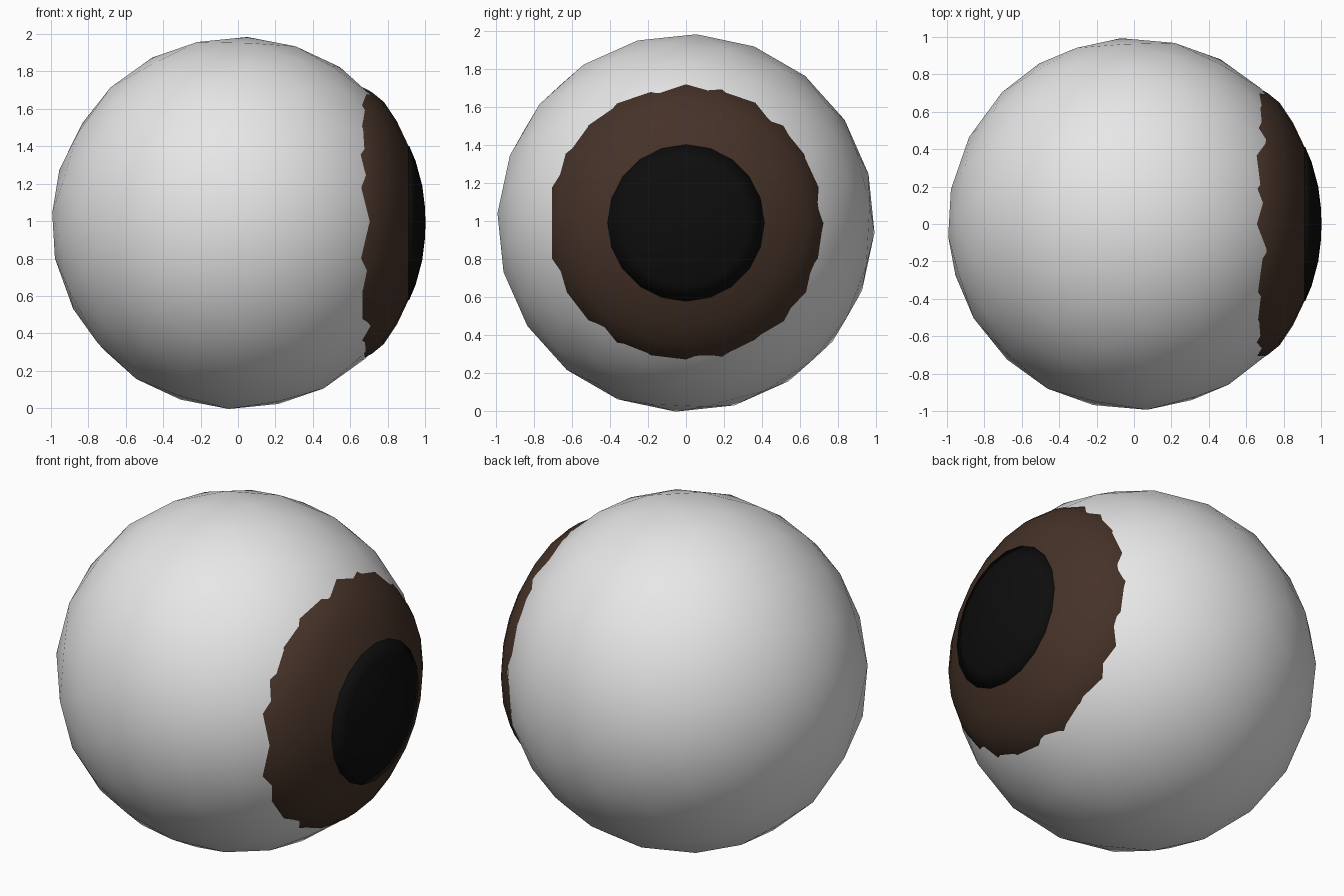
import bpy, bmesh, math
from mathutils import Matrix, Euler

if "Cube" in bpy.data.objects:
    bpy.data.objects.remove(bpy.data.objects["Cube"])

CENTRE_Z = 0.99


def material(name, rgb):
    m = bpy.data.materials.new(name)
    m.diffuse_color = (*rgb, 1)
    m.use_nodes = True
    m.node_tree.nodes["Principled BSDF"].inputs["Base Color"].default_value = m.diffuse_color
    return m


def add_object(name, bm, mat):
    bmesh.ops.recalc_face_normals(bm, faces=bm.faces)
    mesh = bpy.data.meshes.new(name)
    bm.to_mesh(mesh)
    bm.free()
    mesh.materials.append(mat)
    for p in mesh.polygons:
        p.use_smooth = True
    ob = bpy.data.objects.new(name, mesh)
    ob.location.z = CENTRE_Z
    bpy.context.collection.objects.link(ob)
    return ob


def lathe_x(name, profile, sides, mat):
    """Spin (x, radius) points around the x axis; the last point is the pole."""
    bm = bmesh.new()
    verts = [bm.verts.new((x, 0, r)) for x, r in profile]
    edges = [bm.edges.new(pair) for pair in zip(verts, verts[1:])]
    bmesh.ops.spin(bm, geom=verts + edges, cent=(0, 0, 0), axis=(1, 0, 0),
                   angle=math.tau, steps=sides)
    bmesh.ops.remove_doubles(bm, verts=bm.verts, dist=0.0005)
    return add_object(name, bm, mat)


white = material("eye white", (0.8, 0.8, 0.8))
brown = material("iris brown", (0.06, 0.032, 0.021))
black = material("pupil black", (0.004, 0.004, 0.004))

# Eyeball: coarse icosphere, turned so its facets fall irregularly
bm = bmesh.new()
bmesh.ops.create_icosphere(bm, subdivisions=3, radius=0.997,
                           matrix=Euler((0.3, 0.5, 0.2)).to_matrix().to_4x4())
add_object("eyeball", bm, white)

# Iris: shallow dome that sinks into the eyeball at its rim
lathe_x("iris", [(0.55, 0.755), (0.645, 0.737), (0.715, 0.70), (0.78, 0.647),
                 (0.85, 0.542), (0.91, 0.415), (0.95, 0.30), (0.975, 0.15),
                 (0.98, 0)], 24, brown)

# Pupil: smaller dome on top of the iris
lathe_x("pupil", [(0.895, 0.40), (0.915, 0.413), (0.95, 0.33), (0.985, 0.20),
                  (1.0, 0.08), (1.002, 0)], 20, black)
